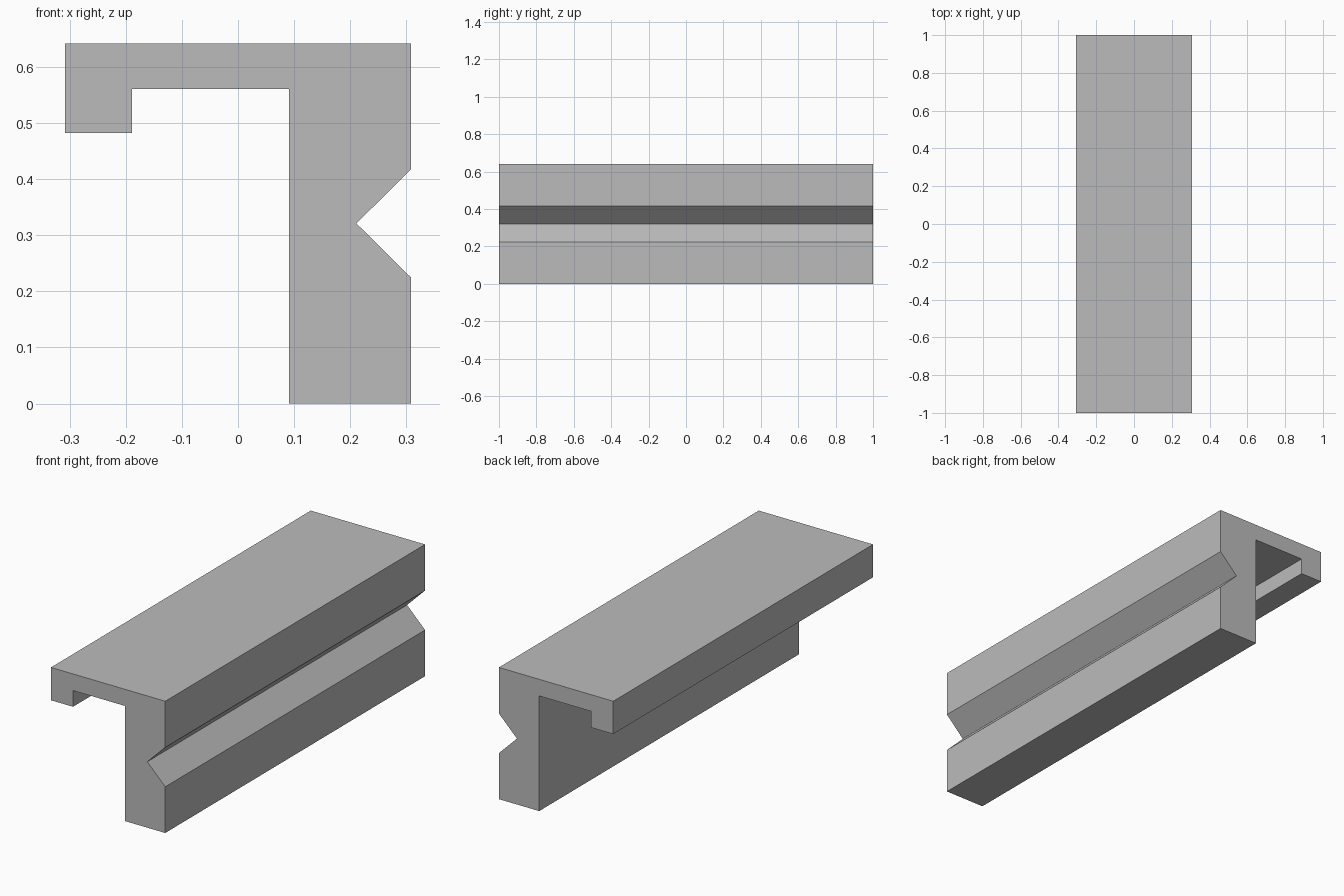
import bpy
import bmesh

cube = bpy.data.objects.get("Cube")
if cube:
    bpy.data.objects.remove(cube, do_unlink=True)

# Plain grey material
GREY = (0.5, 0.5, 0.5, 1.0)
grey = bpy.data.materials.new("plain_grey")
grey.use_nodes = True
grey.diffuse_color = GREY
grey.node_tree.nodes["Principled BSDF"].inputs["Base Color"].default_value = GREY

# Hooked rail cross-section (x, z): lip, top flange, upright with V groove
profile = [
    (-0.308, 0.482), (-0.189, 0.482), (-0.189, 0.561), (0.091, 0.561),
    (0.091, 0.0), (0.308, 0.0), (0.308, 0.225), (0.211, 0.321),
    (0.308, 0.417), (0.308, 0.642), (-0.308, 0.642),
]
LENGTH = 2.0

# Extrude the section along y
bm = bmesh.new()
section = bm.faces.new([bm.verts.new((x, -LENGTH / 2, z)) for x, z in profile])
extruded = bmesh.ops.extrude_face_region(bm, geom=[section], use_keep_orig=True)
moved = [v for v in extruded["geom"] if isinstance(v, bmesh.types.BMVert)]
bmesh.ops.translate(bm, verts=moved, vec=(0, LENGTH, 0))
bmesh.ops.recalc_face_normals(bm, faces=bm.faces)

mesh = bpy.data.meshes.new("hooked_rail")
bm.to_mesh(mesh)
bm.free()
mesh.materials.append(grey)
rail = bpy.data.objects.new("hooked_rail", mesh)
bpy.context.collection.objects.link(rail)
